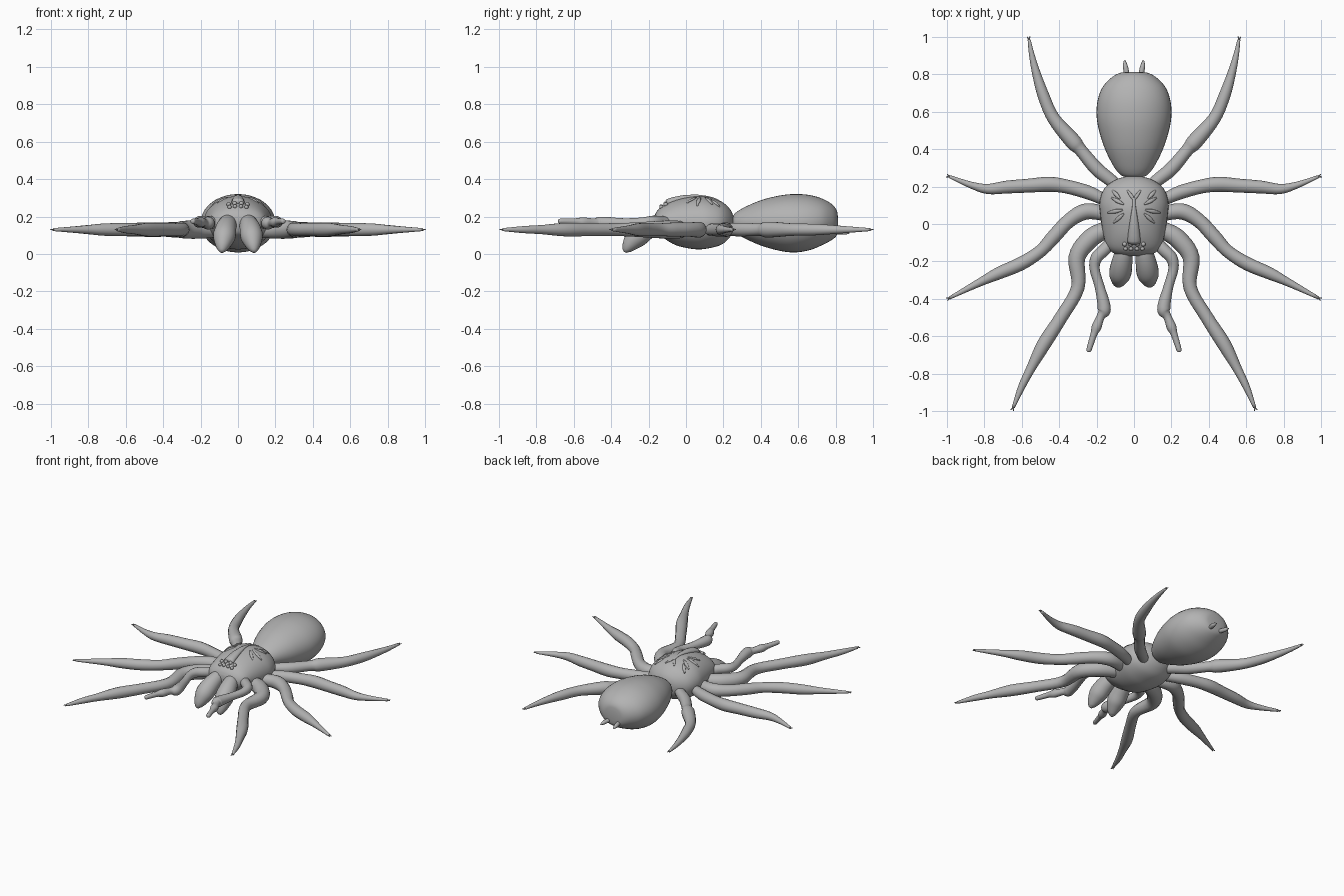
import bpy, bmesh, math
from mathutils import Vector

if "Cube" in bpy.data.objects:
    bpy.data.objects.remove(bpy.data.objects["Cube"])

grey = bpy.data.materials.new("body grey")
grey.diffuse_color = (0.45, 0.45, 0.45, 1)
grey.use_nodes = True
grey.node_tree.nodes["Principled BSDF"].inputs["Base Color"].default_value = grey.diffuse_color


def spline(vals, steps):
    """Catmull-Rom resampling of a list of equal-length tuples."""
    v = [Vector(p) for p in vals]
    v = [2 * v[0] - v[1]] + v + [2 * v[-1] - v[-2]]
    out = []
    for i in range(1, len(v) - 2):
        a, b, c, d = v[i - 1:i + 3]
        for s in range(steps):
            t = s / steps
            out.append(0.5 * (2 * b + (c - a) * t + (2 * a - 5 * b + 4 * c - d) * t * t
                              + (3 * b - a - 3 * c + d) * t ** 3))
    return out + [v[-2]]


def finish(bm, name):
    bmesh.ops.recalc_face_normals(bm, faces=bm.faces)
    me = bpy.data.meshes.new(name)
    bm.to_mesh(me)
    bm.free()
    for p in me.polygons:
        p.use_smooth = True
    me.materials.append(grey)
    ob = bpy.data.objects.new(name, me)
    bpy.context.collection.objects.link(ob)
    return ob


def skin(bm, rings):
    """Join rings of points into a closed surface."""
    vs = [[bm.verts.new(p) for p in r] for r in rings]
    n = len(vs[0])
    for a, b in zip(vs, vs[1:]):
        for i in range(n):
            j = (i + 1) % n
            bm.faces.new((a[i], a[j], b[j], b[i]))
    bm.faces.new(vs[0])
    bm.faces.new(vs[-1])


def tube(bm, pts, n=14, flat=1.0):
    """Round tube through (x, y, z, radius) samples."""
    rings = []
    for i, p in enumerate(pts):
        c = Vector(p[:3])
        t = (Vector(pts[min(i + 1, len(pts) - 1)][:3]) - Vector(pts[max(i - 1, 0)][:3])).normalized()
        side = t.cross(Vector((0, 0, 1))).normalized()
        up = side.cross(t)
        r = max(p[3], 0.002)
        rings.append([c + r * (math.cos(a) * side + flat * math.sin(a) * up)
                      for a in (2 * math.pi * k / n for k in range(n))])
    skin(bm, rings)


def egg(name, stations, n=40):
    """Body shape from (y, half width, bottom, top) stations."""
    bm = bmesh.new()
    rings = []
    for y, w, lo, hi in spline(stations, 4):
        rings.append([Vector((w * math.cos(a), y, (lo + hi) / 2 + (hi - lo) / 2 * math.sin(a)))
                      for a in (2 * math.pi * k / n for k in range(n))])
    skin(bm, rings)
    return finish(bm, name)


# Abdomen and head section
egg("abdomen", [(.25, .045, .13, .2), (.265, .075, .11, .22), (.31, .11, .085, .248), (.4, .155, .045, .287),
                (.5, .187, .017, .312), (.58, .2, .008, .32), (.66, .194, .02, .315), (.73, .168, .048, .295),
                (.78, .122, .075, .266), (.805, .08, .098, .235), (.812, .04, .13, .2)])
HEAD = [(-.17, .06, .14, .2), (-.155, .11, .11, .23), (-.12, .145, .085, .26), (-.05, .165, .045, .29),
        (.05, .18, .025, .308), (.12, .183, .03, .303), (.19, .158, .05, .28), (.235, .1, .09, .24),
        (.255, .04, .13, .2)]
egg("head_section", HEAD)
SAMPLES = spline(HEAD, 12)


def head_top(x, y):
    _, w, lo, hi = min(SAMPLES, key=lambda s: abs(s[0] - y))
    return (lo + hi) / 2 + (hi - lo) / 2 * math.sqrt(max(0, 1 - (x / w) ** 2))


def ridge(bm, path):
    """Raised welt lying on the head, from (x, y, radius) points."""
    tube(bm, [(x, y, head_top(x, y), r) for x, y, r in spline(path, 4)], 10, 0.6)


# Raised markings on the back of the head
bm = bmesh.new()
ridge(bm, [(0, -.1, .036), (0, -.04, .03), (0, .04, .018), (0, .1, .009), (0, .14, .009)])
for s in (1, -1):
    ridge(bm, [(0, .13, .007), (s * .018, .155, .009), (s * .035, .18, .004)])
    for x0, y0, x1, y1 in ((.075, .135, .115, .18), (.055, .105, .12, .14),
                           (.06, .075, .14, .06), (.055, .055, .11, .005)):
        ridge(bm, [(s * x0, y0, .004), (s * (x0 + x1) / 2, (y0 + y1) / 2, .011), (s * x1, y1, .004)])
finish(bm, "head_markings")

# Eight eyes in two rows
bm = bmesh.new()
for y, xs, r in ((-.108, (.018, .05), .012), (-.132, (.016, .045), .011)):
    for x in xs:
        for s in (1, -1):
            g = bmesh.ops.create_uvsphere(bm, u_segments=12, v_segments=8, radius=r)
            bmesh.ops.translate(bm, verts=g["verts"], vec=(s * x, y, head_top(x, y) + .002))
finish(bm, "eyes")

# Legs as (x, y, radius) centre lines, front to back
LEGS = {
    "front_leg": [(.1, -.02, .04), (.17, -.04, .047), (.24, -.085, .05), (.305, -.18, .045), (.3, -.34, .036),
                  (.39, -.5, .035), (.48, -.64, .037), (.55, -.77, .025), (.6, -.87, .019), (.645, -.98, .008)],
    "second_leg": [(.1, .03, .035), (.18, .06, .04), (.265, .065, .043), (.35, .015, .038), (.43, -.07, .038),
                   (.5, -.145, .034), (.6, -.21, .036), (.72, -.262, .033), (.82, -.31, .022), (.985, -.395, .008)],
    "third_leg": [(.1, .1, .03), (.17, .135, .032), (.25, .17, .037), (.36, .2, .037), (.45, .212, .04),
                  (.56, .205, .037), (.68, .197, .034), (.78, .187, .027), (.87, .208, .018), (.985, .253, .008)],
    "back_leg": [(.07, .18, .032), (.12, .23, .034), (.2, .295, .037), (.285, .395, .034), (.325, .44, .043),
                 (.43, .565, .034), (.485, .69, .031), (.52, .8, .023), (.545, .9, .015), (.56, .985, .008)],
}
for s, side in ((1, "right"), (-1, "left")):
    for name, path in LEGS.items():
        bm = bmesh.new()
        tube(bm, [(s * x, y, .13, r) for x, y, r in spline(path, 5)])
        # Paired claws at the foot
        a, b = Vector(path[-2][:2]), Vector(path[-1][:2])
        d = (b - a).normalized()
        q = Vector((-d.y, d.x))
        for k in (1, -1):
            e = b + d * .016 + q * k * .008
            tube(bm, [(s * b.x, b.y, .13, .005), (s * e.x, e.y, .13, .002)], 6)
        finish(bm, side + "_" + name)

    # Feeler
    bm = bmesh.new()
    tube(bm, [(s * x, y, z, r) for x, y, z, r in spline(
        [(.1, -.07, .16, .03), (.15, -.13, .17, .033), (.2, -.18, .172, .032), (.21, -.24, .168, .027),
         (.185, -.33, .165, .026), (.163, -.42, .165, .033), (.16, -.465, .165, .034), (.178, -.495, .168, .022),
         (.2, -.55, .17, .026), (.215, -.59, .173, .018), (.24, -.67, .175, .014), (.244, -.683, .175, .006)], 4)])
    finish(bm, side + "_feeler")

    # Fang base, bulging forward and tapering down
    bm = bmesh.new()
    tube(bm, [(s * x, y, z, r) for x, y, z, r in spline(
        [(.05, -.1, .18, .03), (.055, -.15, .165, .046), (.066, -.215, .13, .057), (.074, -.265, .09, .059),
         (.081, -.3, .05, .042), (.085, -.318, .022, .024), (.086, -.323, .008, .008)], 4)], 20)
    finish(bm, side + "_fang")

    # Spinneret
    bm = bmesh.new()
    tube(bm, [(s * x, y, z, r) for x, y, z, r in spline(
        [(.035, .77, .12, .012), (.04, .81, .118, .014), (.047, .845, .115, .013), (.05, .874, .112, .004)], 4)], 10)
    finish(bm, side + "_spinneret")
